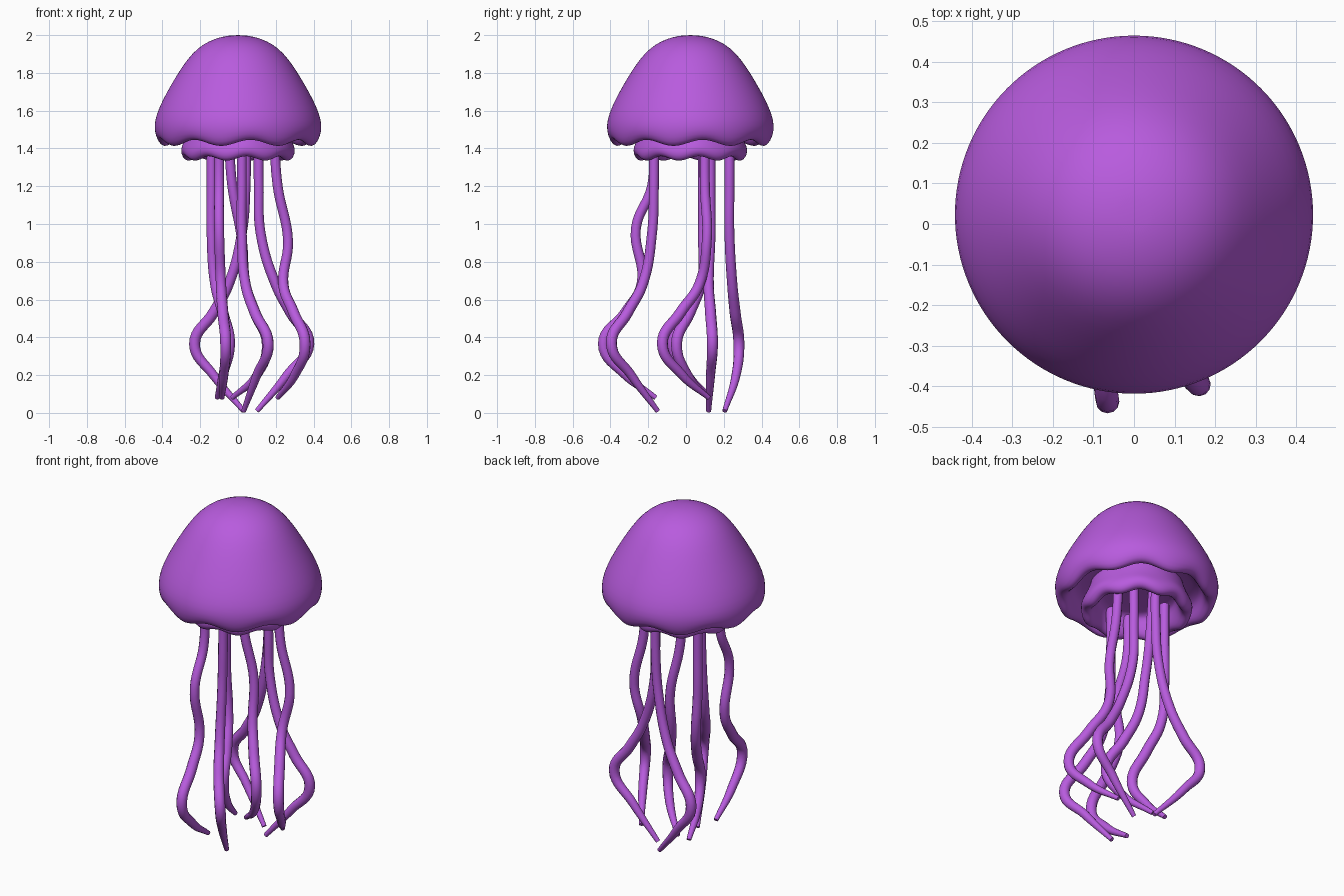
import bpy, math

cube = bpy.data.objects.get("Cube")
if cube:
    bpy.data.objects.remove(cube)

purple = bpy.data.materials.new("purple")
purple.use_nodes = True
color = (0.48, 0.105, 0.73, 1)
purple.diffuse_color = color
purple.node_tree.nodes["Principled BSDF"].inputs["Base Color"].default_value = color

CENTER_Y = 0.023
LOBES = 8
PHASE = math.radians(-103)  # direction of one low point of the scallops
SEGMENTS = 64


def scalloped_lathe(name, profile, wave):
    """Spin (radius, height, wave weight) rows round z; the weight scallops the rim."""
    verts, faces, rows = [], [], []
    for r, z, w in profile:
        if r == 0:
            rows.append([len(verts)] * SEGMENTS)
            verts.append((0, CENTER_Y, z))
            continue
        rows.append(list(range(len(verts), len(verts) + SEGMENTS)))
        for i in range(SEGMENTS):
            a = 2 * math.pi * i / SEGMENTS
            dz = -wave * w * math.cos(LOBES * (a - PHASE))
            verts.append((r * math.cos(a), CENTER_Y + r * math.sin(a), z + dz))
    for upper, lower in zip(rows, rows[1:]):
        for i in range(SEGMENTS):
            j = (i + 1) % SEGMENTS
            loop = [upper[i], lower[i], lower[j], upper[j]]
            faces.append(list(dict.fromkeys(loop)))
    mesh = bpy.data.meshes.new(name)
    mesh.from_pydata(verts, [], faces)
    mesh.materials.append(purple)
    mesh.shade_smooth()
    obj = bpy.data.objects.new(name, mesh)
    bpy.context.collection.objects.link(obj)
    sub = obj.modifiers.new("smooth", "SUBSURF")
    sub.levels = sub.render_levels = 1


# Domed bell with a rolled scalloped rim and hollow underside
scalloped_lathe("bell", [
    (0, 2.0, 0), (.06, 1.997, 0), (.12, 1.982, 0), (.18, 1.955, 0),
    (.24, 1.907, 0), (.295, 1.835, 0), (.35, 1.745, 0), (.40, 1.655, 0),
    (.432, 1.58, 0), (.445, 1.52, .1), (.437, 1.465, .5), (.415, 1.43, 1),
    (.385, 1.427, 1), (.362, 1.45, .8), (.352, 1.485, .3), (.33, 1.515, 0),
    (.27, 1.53, 0), (0, 1.54, 0)], .018)

# Smaller frill under the bell, closed by a ceiling
scalloped_lathe("inner_frill", [
    (.25, 1.53, 0), (.265, 1.48, 0), (.283, 1.44, .2), (.301, 1.405, .5),
    (.302, 1.372, .8), (.285, 1.348, 1), (.258, 1.345, 1), (.237, 1.362, .7),
    (.222, 1.4, .3), (.212, 1.445, 0), (.195, 1.465, 0), (0, 1.47, 0)], .013)

# Tentacles: top, sway and tip heights, then x, y down the path
TENTACLES = {
    "front_right_tentacle": (1.48, .98, .08, [
        (-.10, -.17), (-.10, -.18), (-.10, -.265), (-.09, -.235),
        (-.08, -.32), (-.065, -.437), (-.075, -.32), (-.085, -.16)]),
    "front_left_tentacle": (1.48, .95, .01, [
        (.02, -.17), (.02, -.17), (.02, -.18), (.04, -.23),
        (.09, -.31), (.16, -.395), (.10, -.29), (.03, -.15)]),
    "left_tentacle": (1.48, .91, .08, [
        (.19, .10), (.21, .10), (.265, .11), (.24, .07),
        (.295, -.03), (.355, -.125), (.30, -.02), (.21, .12)]),
    "back_left_tentacle": (1.48, .95, .01, [
        (.11, .13), (.11, .13), (.12, .13), (.20, .12),
        (.28, .13), (.375, .14), (.26, .13), (.10, .12)]),
    "middle_tentacle": (1.48, .92, .08, [
        (-.05, .10), (-.03, .10), (.02, .12), (.04, .08),
        (.09, .02), (.155, -.05), (.10, .01), (-.03, .12)]),
    "right_tentacle": (1.43, .95, .08, [
        (-.14, .09), (-.14, .09), (-.14, .09), (-.12, .08),
        (-.08, .01), (-.045, -.07), (-.08, .01), (-.11, .13)]),
    "back_tentacle": (1.48, .95, .01, [
        (.04, .23), (.04, .23), (.02, .23), (-.05, .245),
        (-.13, .26), (-.23, .28), (-.13, .265), (.03, .205)]),
}
THICKNESS = [.026, .026, .026, .027, .029, .029, .024, .013]

for name, (top, sway, tip, path) in TENTACLES.items():
    heights = [top, 1.2, sway, .68, .53, .365, .2, tip]
    curve = bpy.data.curves.new(name, "CURVE")
    curve.dimensions = "3D"
    curve.bevel_depth = 1
    curve.bevel_resolution = 4
    curve.resolution_u = 8
    curve.use_fill_caps = True
    spline = curve.splines.new("BEZIER")
    spline.bezier_points.add(len(path) - 1)
    for p, (x, y), z, r in zip(spline.bezier_points, path, heights, THICKNESS):
        p.co = (x, y, z)
        p.radius = r
        p.handle_left_type = p.handle_right_type = "AUTO"
    # Turn the swept tube into a smooth mesh
    temp = bpy.data.objects.new(name + "_path", curve)
    bpy.context.collection.objects.link(temp)
    bpy.context.view_layer.update()
    graph = bpy.context.evaluated_depsgraph_get()
    mesh = bpy.data.meshes.new_from_object(temp.evaluated_get(graph))
    bpy.data.objects.remove(temp)
    mesh.materials.clear()
    mesh.materials.append(purple)
    mesh.shade_smooth()
    bpy.context.collection.objects.link(bpy.data.objects.new(name, mesh))
